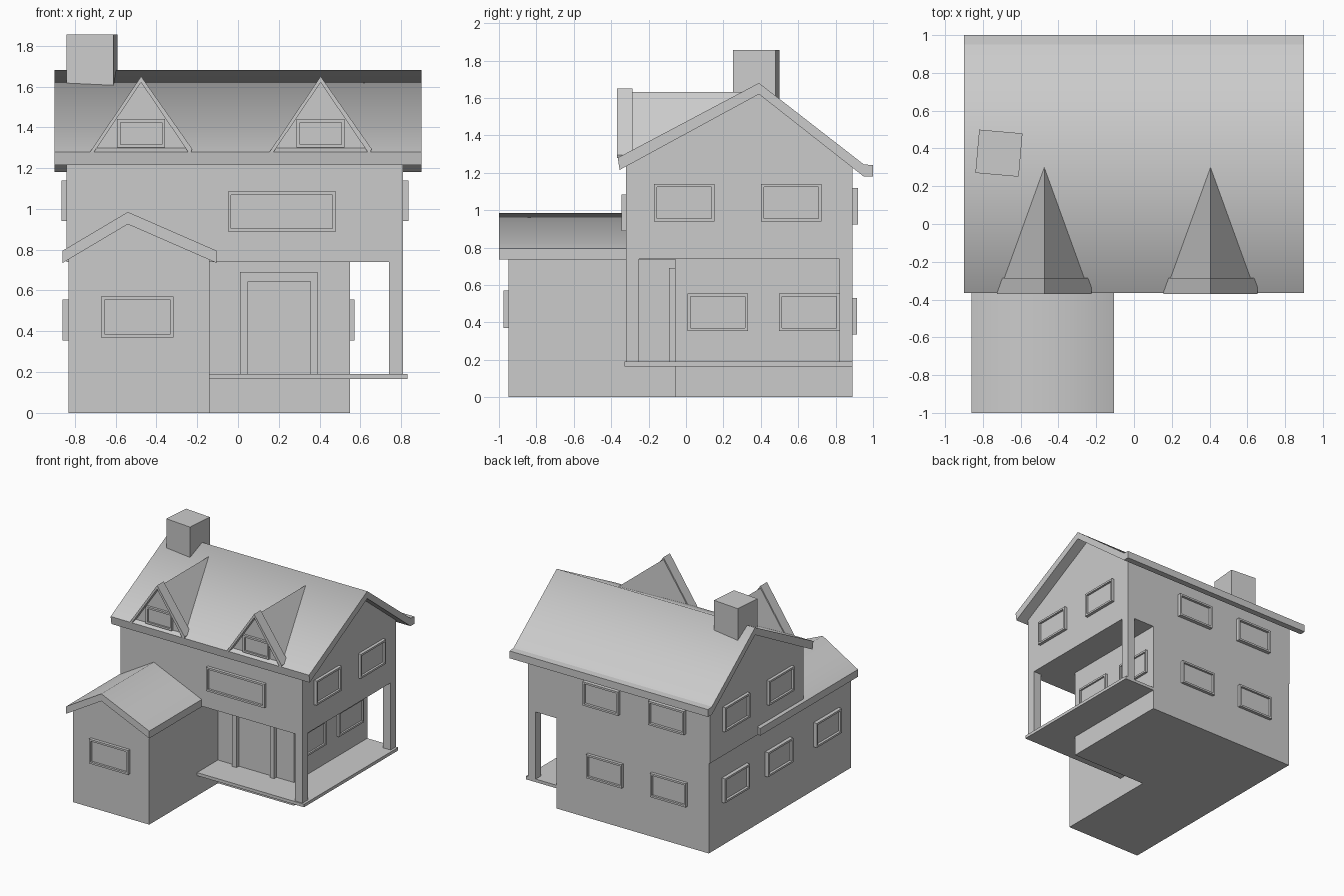
import bpy, bmesh, math
from mathutils import Matrix, Vector

cube = bpy.data.objects.get("Cube")
if cube:
    bpy.data.objects.remove(cube, do_unlink=True)

grey = bpy.data.materials.new("plain_grey")
grey.use_nodes = True
color = (0.6, 0.6, 0.6, 1)
grey.diffuse_color = color
grey.node_tree.nodes["Principled BSDF"].inputs["Base Color"].default_value = color


def finish(name, bm):
    bmesh.ops.recalc_face_normals(bm, faces=bm.faces[:])
    mesh = bpy.data.meshes.new(name)
    bm.to_mesh(mesh)
    bm.free()
    mesh.materials.append(grey)
    obj = bpy.data.objects.new(name, mesh)
    bpy.context.collection.objects.link(obj)
    return obj


def prism(name, profile, axis, start, end, soft_ridge=False):
    """Extrude an upright profile along x or y; the first point may be a soft ridge."""
    bm = bmesh.new()

    def place(u, z, t):
        return (t, u, z) if axis == "x" else (u, t, z)

    a = [bm.verts.new(place(u, z, start)) for u, z in profile]
    b = [bm.verts.new(place(u, z, end)) for u, z in profile]
    bm.faces.new(a)
    bm.faces.new(b)
    for i in range(len(a)):
        j = (i + 1) % len(a)
        bm.faces.new((a[i], a[j], b[j], b[i]))
    if soft_ridge:
        for f in bm.faces:
            f.smooth = True
        for e in bm.edges:
            e.smooth = set(e.verts) == {a[0], b[0]}
    return finish(name, bm)


def box(name, x0, x1, y0, y1, z0, z1):
    return prism(name, [(x0, z0), (x1, z0), (x1, z1), (x0, z1)], "y", y0, y1)


def window(name, center, width, height, angle, depth=0.025, rim=0.022):
    """Framed window with a sunk pane; at angle zero it faces the front."""
    bm = bmesh.new()
    bmesh.ops.create_cube(bm, size=1)
    bmesh.ops.scale(bm, vec=(width, depth * 2, height), verts=bm.verts)
    front = min(bm.faces, key=lambda f: f.calc_center_median().y)
    bmesh.ops.inset_region(bm, faces=[front], thickness=rim)
    pane = bmesh.ops.extrude_face_region(bm, geom=[front])
    verts = [v for v in pane["geom"] if isinstance(v, bmesh.types.BMVert)]
    bmesh.ops.delete(bm, geom=[front], context="FACES_ONLY")
    bmesh.ops.translate(bm, vec=(0, depth * 0.7, 0), verts=verts)
    turn = Matrix.Rotation(math.radians(angle), 4, "Z")
    bm.transform(Matrix.Translation(Vector(center)) @ turn)
    return finish(name, bm)


# Main house
box("ground_floor", -0.83, 0.55, -0.06, 0.89, 0, 0.76)
prism("upper_floor", [(-0.32, 0.74), (0.89, 0.74), (0.89, 1.25), (0.39, 1.64),
                      (-0.32, 1.26)], "x", -0.84, 0.81)
prism("main_roof", [(0.39, 1.68), (0.95, 1.245), (1.0, 1.24), (1.0, 1.18), (0.95, 1.18),
                    (0.39, 1.62), (-0.355, 1.215), (-0.365, 1.28)],
      "x", -0.9, 0.9, True)

# Front wing
prism("wing_walls", [(-0.83, 0), (-0.14, 0), (-0.14, 0.765), (-0.54, 0.94),
                     (-0.83, 0.765)], "y", -0.95, -0.04)
prism("wing_roof", [(-0.54, 0.985), (-0.105, 0.795), (-0.105, 0.735), (-0.54, 0.925),
                    (-0.86, 0.735), (-0.86, 0.795)], "y", -1.0, 0.27, True)

# Wrap-around porch
box("porch_deck", -0.14, 0.83, -0.33, 0.89, 0.165, 0.19)
box("front_porch_post", 0.74, 0.81, -0.32, -0.25, 0.19, 0.75)
box("back_porch_post", 0.74, 0.81, 0.82, 0.89, 0.19, 0.75)

# Door surround
prism("door_frame", [(0.01, 0.19), (0.01, 0.69), (0.39, 0.69), (0.39, 0.19),
                     (0.355, 0.19), (0.355, 0.645), (0.05, 0.645), (0.05, 0.19)],
      "y", -0.09, -0.05)

# Dormers
for side, x in (("right", -0.475), ("left", 0.405)):
    prism(side + "_dormer", [(x - 0.24, 1.28), (x + 0.24, 1.28), (x, 1.632)],
          "y", -0.33, 0.3)
    prism(side + "_dormer_trim", [(x, 1.65), (x + 0.25, 1.295), (x + 0.245, 1.28),
                                  (x + 0.23, 1.28), (x, 1.62), (x - 0.23, 1.28),
                                  (x - 0.25, 1.28)], "y", -0.37, -0.285)
    window(side + "_dormer_window", (x, -0.33, 1.37), 0.235, 0.14, 0, 0.02)

# Chimney, slightly turned
chimney = box("chimney", -0.115, 0.115, -0.115, 0.115, 1.45, 1.855)
chimney.location = (-0.715, 0.375, 0)
chimney.rotation_euler.z = math.radians(-5)

# Windows on the four sides
window("wing_front_window", (-0.493, -0.95, 0.47), 0.355, 0.2, 0)
window("upper_front_window", (0.215, -0.32, 0.987), 0.53, 0.195, 0)
for i, y in enumerate((-0.01, 0.563)):
    window(f"left_upper_window_{i}", (0.81, y, 1.04), 0.323, 0.2, 90)
    window(f"left_lower_window_{i}", (0.55, y + 0.18 - i * 0.085, 0.455), 0.323, 0.2, 90, 0.02)
    window(f"right_upper_window_{i}", (-0.84, y, 1.04), 0.323, 0.2, -90)
for i, y in enumerate((-0.63, 0.0, 0.56)):
    window(f"right_lower_window_{i}", (-0.83, y, 0.455), 0.323, 0.2, -90, 0.03)
for i, x in enumerate((0.135, -0.46)):
    window(f"back_upper_window_{i}", (x, 0.89, 1.022), 0.323, 0.195, 180, 0.03)
    window(f"back_lower_window_{i}", (x - 0.03 + i * 0.015, 0.89, 0.432), 0.323, 0.195, 180)
